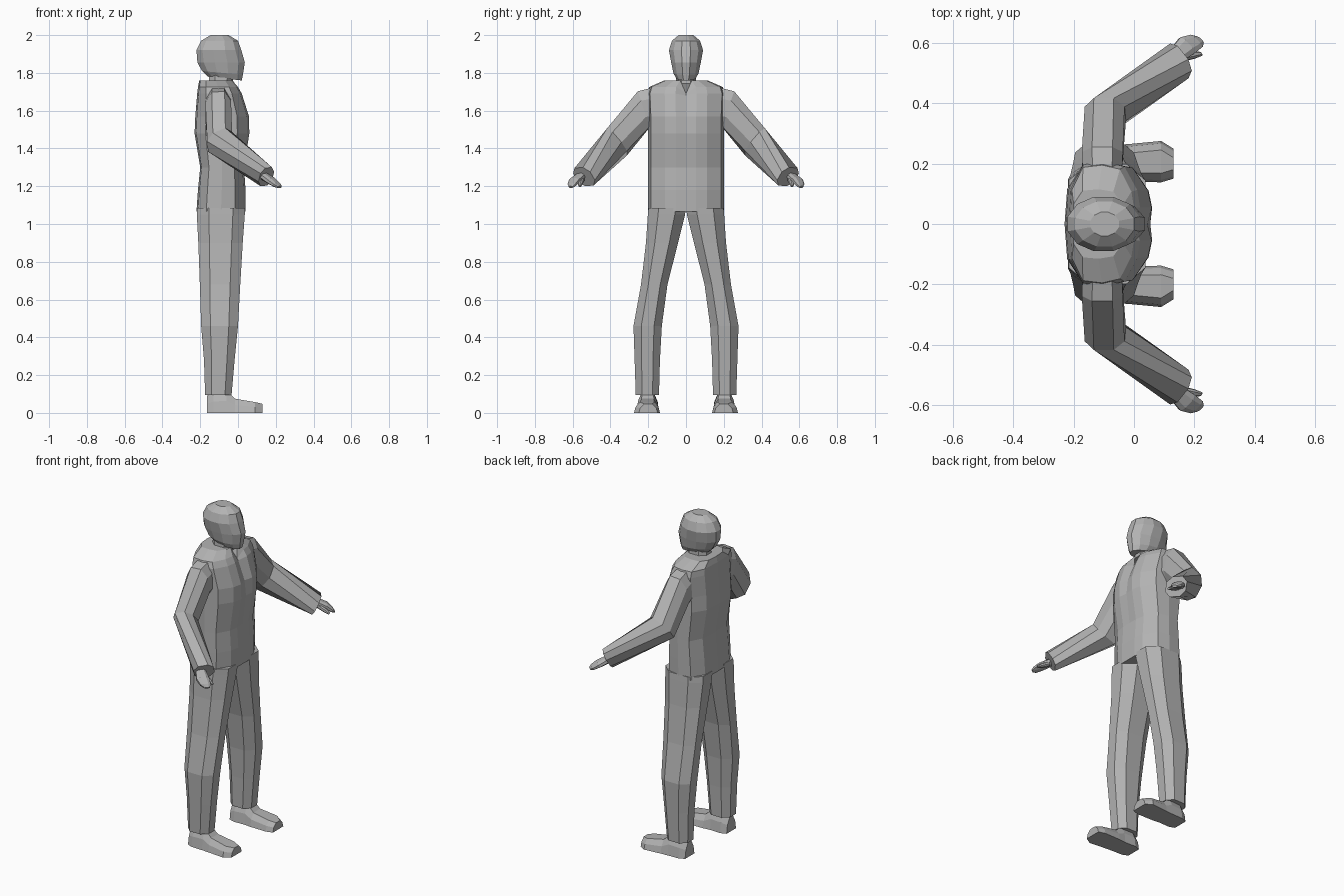
import bpy, bmesh, math
from mathutils import Vector

grey = bpy.data.materials.new("plain_grey")
grey.diffuse_color = (0.45, 0.45, 0.45, 1)


def loft(name, rings, side=1):
    """Skin a list of equal-length point rings, cap both ends, flip y by side."""
    bm = bmesh.new()
    rows = [[bm.verts.new((p[0], p[1] * side, p[2])) for p in r] for r in rings]
    n = len(rows[0])
    for a, b in zip(rows, rows[1:]):
        for i in range(n):
            j = (i + 1) % n
            bm.faces.new((a[i], a[j], b[j], b[i]))
    bm.faces.new(rows[0])
    bm.faces.new(rows[-1])
    bmesh.ops.recalc_face_normals(bm, faces=bm.faces)
    me = bpy.data.meshes.new(name)
    bm.to_mesh(me)
    bm.free()
    me.materials.append(grey)
    ob = bpy.data.objects.new(name, me)
    bpy.context.collection.objects.link(ob)
    return ob


OCT = [(1, .45), (.5, 1), (-.5, 1), (-1, .45), (-1, -.45), (-.5, -1), (.5, -1), (1, -.45)]


def oct_ring(c, a, b):
    """Chamfered section around c, spanned by half-axes a and b."""
    c, a, b = Vector(c), Vector(a), Vector(b)
    return [c + a * u + b * v for u, v in OCT]


def level_ring(z, x0, x1, y0, y1):
    return oct_ring(((x0 + x1) / 2, (y0 + y1) / 2, z),
                    ((x1 - x0) / 2, 0, 0), (0, (y1 - y0) / 2, 0))


# Jacket body: half outline (depth fraction, width fraction), mirrored
HALF = [(1, .27), (.96, .55), (.78, .93), (.5, 1), (.2, .96), (.03, .58)]


def torso_ring(z, xb, xf, w, dip=0, drop=0):
    def pt(t, v):
        return (xb + (xf - xb) * t, v * w, z)
    left = [pt(t, v) for t, v in HALF]
    right = [pt(t, -v) for t, v in reversed(HALF)]
    return [(xf - dip, 0, z - drop)] + left + [(xb, 0, z)] + right


loft("jacket_body", [torso_ring(*r) for r in [
    (1.065, -.22, .04, .2), (1.18, -.212, .04, .2), (1.3, -.2, .032, .2),
    (1.48, -.23, .06, .2, .006), (1.57, -.226, .058, .2, .014),
    (1.69, -.216, .02, .205, .018, .01), (1.725, -.212, .0, .195, .012, .03),
    (1.76, -.205, -.03, .115, -.025, .07)]])

# Neck
loft("neck", [level_ring(1.7, -.16, -.02, -.055, .055),
              level_ring(1.81, -.15, -.03, -.05, .05)])


# Head: egg outline, flatter at the face
def head_ring(z, xb, xf, w, tilt=0):
    pts = []
    for i in range(12):
        a = math.tau * (i + .5) / 12
        c = math.cos(a) / math.cos(math.pi / 12)
        pts.append(((xb + xf) / 2 + (xf - xb) / 2 * c,
                    w * math.sin(a) / math.sin(math.radians(75)) * .98, z - tilt * c))
    return pts


loft("head", [head_ring(*r) for r in [
    (1.77, -.16, .02, .05, .01), (1.8, -.19, .026, .068, .01),
    (1.855, -.215, .036, .08), (1.92, -.22, .018, .092),
    (1.97, -.195, .0, .076), (2.0, -.145, -.05, .04)]])

for side, word in ((1, "left"), (-1, "right")):
    # Trouser leg: height, back, front, inner, outer
    loft(word + "_leg", [level_ring(*r) for r in [
        (1.085, -.216, .038, .001, .199), (1.05, -.218, .036, .005, .202),
        (.9, -.21, .025, .042, .212), (.68, -.202, .012, .098, .238),
        (.46, -.195, .0, .128, .278), (.28, -.18, -.018, .138, .272),
        (.095, -.174, -.034, .143, .266)]], side)

    # Shoe: length position, inner, outer, height
    shoe = []
    for x, lo, hi, h in [(-.165, .155, .245, .09), (-.13, .142, .26, .11),
                         (-.06, .145, .262, .115), (-.015, .14, .265, .075),
                         (.09, .138, .275, .057), (.13, .15, .25, .048)]:
        m = .03
        shoe.append([(x, lo, 0), (x, hi, 0), (x, hi - .008, h * .55),
                     (x, hi - m, h), (x, lo + m, h), (x, lo + .008, h * .55)])
    loft(word + "_shoe", shoe, side)

    # Sleeve: shoulder, upper arm, elbow, cuff
    loft(word + "_sleeve", [oct_ring(*r) for r in [
        ((-.105, .165, 1.62), (.065, 0, 0), (0, .02, .1)),
        ((-.105, .225, 1.605), (.068, 0, .005), (0, .03, .095)),
        ((-.095, .365, 1.435), (.066, .0, .025), (-.005, .052, .06)),
        ((.15, .54, 1.25), (.036, -.045, .004), (.012, .028, .048))]], side)

    # Hand and thumb
    loft(word + "_hand", [oct_ring(*r) for r in [
        ((.13, .55, 1.258), (.016, -.02, 0), (.008, .006, .016)),
        ((.175, .59, 1.23), (.024, -.026, 0), (.008, .006, .014)),
        ((.205, .605, 1.207), (.02, -.02, 0), (.006, .004, .01)),
        ((.22, .61, 1.195), (.01, -.01, 0), (.003, .002, .005))]], side)
    loft(word + "_thumb", [oct_ring(*r) for r in [
        ((.15, .55, 1.238), (.008, -.012, 0), (.005, .003, .012)),
        ((.195, .56, 1.215), (.006, -.012, 0), (.005, .003, .01)),
        ((.222, .563, 1.2), (.003, -.006, 0), (.003, .002, .005))]], side)
